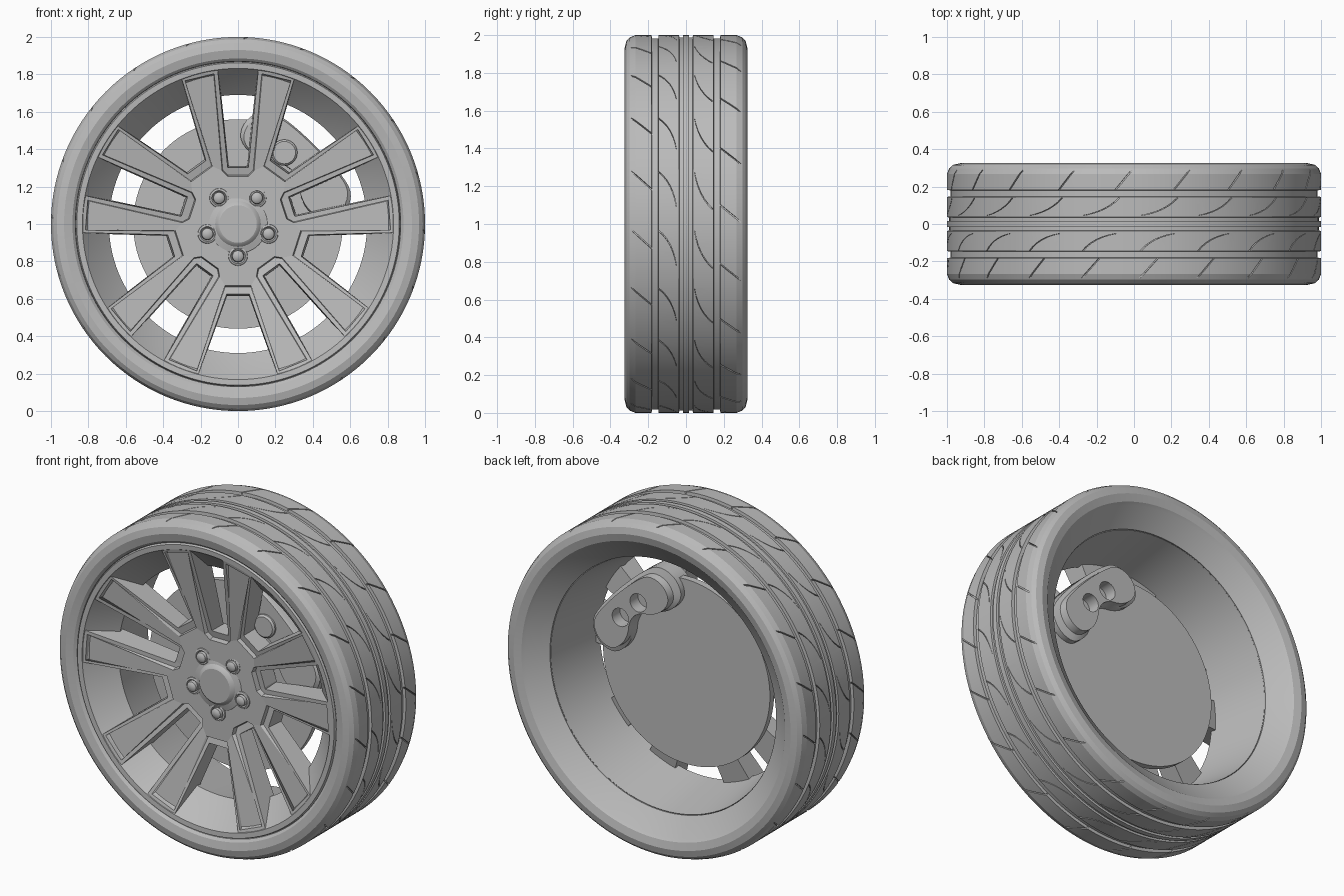
import bpy, bmesh
from math import sin, cos, pi, radians, hypot

if "Cube" in bpy.data.objects:
    bpy.data.objects.remove(bpy.data.objects["Cube"])

grey = bpy.data.materials.new("plain_grey")
grey.use_nodes = True
grey.diffuse_color = (0.5, 0.5, 0.5, 1)
grey.node_tree.nodes["Principled BSDF"].inputs["Base Color"].default_value = (0.5, 0.5, 0.5, 1)


def finish(name, bm):
    """Turn a bmesh into a named, coloured object."""
    bmesh.ops.remove_doubles(bm, verts=bm.verts, dist=1e-5)
    bmesh.ops.recalc_face_normals(bm, faces=bm.faces)
    mesh = bpy.data.meshes.new(name)
    bm.to_mesh(mesh)
    bm.free()
    mesh.materials.append(grey)
    obj = bpy.data.objects.new(name, mesh)
    bpy.context.collection.objects.link(obj)
    return obj


def smooth(obj, angle=30):
    bpy.ops.object.select_all(action='DESELECT')
    obj.select_set(True)
    bpy.context.view_layer.objects.active = obj
    bpy.ops.object.shade_smooth_by_angle(angle=radians(angle))


def cut(obj, cutter):
    """Subtract the cutter, then drop it."""
    cutter.hide_render = True
    mod = obj.modifiers.new("cut", 'BOOLEAN')
    mod.operation = 'DIFFERENCE'
    mod.solver = 'EXACT'
    mod.object = cutter
    bpy.context.view_layer.objects.active = obj
    bpy.ops.object.modifier_apply(modifier=mod.name)
    bpy.data.objects.remove(cutter)


def around(angle, x, y, up):
    """Turn a point clockwise about the wheel axis, given relative to the axis."""
    return (x * cos(angle) + up * sin(angle), y, 1 + up * cos(angle) - x * sin(angle))


def add_loft(bm, rings, caps=True):
    """Skin closed rings of points; without caps, join the last to the first."""
    loops = [[bm.verts.new(p) for p in ring] for ring in rings]
    pairs = list(zip(loops, loops[1:])) + ([] if caps else [(loops[-1], loops[0])])
    for a, b in pairs:
        for i in range(len(a)):
            j = (i + 1) % len(a)
            bm.faces.new((a[i], a[j], b[j], b[i]))
    if caps:
        bm.faces.new(loops[0])
        bm.faces.new(loops[-1])


def add_lathe(bm, profile, segments, cx=0, cz=1):
    """Spin a closed (radius, y) profile about an axis along y."""
    turn = [2 * pi * k / segments for k in range(segments)]
    add_loft(bm, [[(cx + r * sin(a), y, cz + r * cos(a)) for r, y in profile]
                  for a in turn], caps=False)


def bezier(a, b, c, steps):
    """Sample a quadratic curve."""
    return [tuple((1 - t) ** 2 * p + 2 * t * (1 - t) * q + t * t * s for p, q, s in zip(a, b, c))
            for t in (i / steps for i in range(steps + 1))]


def rounded(points):
    """Cut every corner of a closed outline."""
    pairs = zip(points, points[1:] + points[:1])
    return [(p[0] + (q[0] - p[0]) * t, p[1] + (q[1] - p[1]) * t)
            for p, q in pairs for t in (0.25, 0.75)]


# Tyre: mirrored tread and sidewall section, with four grooves
half = [(0.87, 0.30), (0.885, 0.314), (0.93, 0.325), (0.968, 0.316), (0.988, 0.298),
        (1, 0.268), (1, 0.182), (0.982, 0.18), (0.982, 0.147), (1, 0.145),
        (1, 0.037), (0.988, 0.035), (0.988, 0.017), (1, 0.015)]
section = [(r, -y) for r, y in half] + half[::-1] + [(0.76, 0.22), (0.77, 0.15), (0.855, -0.2)]
bm = bmesh.new()
add_lathe(bm, section, 128)
tyre = finish("tyre", bm)

# Tread sipes: (y, turn) paths repeated around the tyre
sipes = [[(-0.29, -0.005), (-0.17, 0.105)],
         bezier((-0.145, 0), (-0.07, 0.06), (-0.05, 0.19), 6),
         bezier((0.045, 0), (0.065, 0.13), (0.14, 0.2), 6),
         [(0.17, -0.145), (0.29, -0.045)]]
bm = bmesh.new()
for k in range(20):
    base = radians(92 + 18 * k)
    for path in sipes:
        add_loft(bm, [[around(base + t + w, 0, y, r)
                       for w, r in ((-0.004, 0.988), (0.004, 0.988), (0.004, 1.03), (-0.004, 1.03))]
                      for y, t in path])
cut(tyre, finish("sipe_cutter", bm))
smooth(tyre, 13)

# Rim: flat front lip and a barrel that narrows to a neck
bm = bmesh.new()
add_lathe(bm, [(0.868, -0.295), (0.862, -0.309), (0.832, -0.307), (0.826, -0.298),
               (0.69, -0.16), (0.757, 0.215), (0.775, 0.2), (0.86, -0.2)], 128)
smooth(finish("rim", bm), 20)


# Wheel face: spokes and hub stand on a steeper dish, so they sink into it at the tips
def spoke_y(r):
    return -0.195 - 0.155 * (r - 0.28)


def shelf_y(r):
    return -0.17 - 0.25 * (r - 0.3)


def back_y(r):
    return spoke_y(r) + 0.13


# Half of one pair: outline points and the direction each edge spreads
half_arm = [((0.055, 0.255), (-0.01, 0.04)), ((0.085, 0.285), (-0.026, 0.015)),
            ((0.13, 0.8), (-0.018, 0.025)), ((0.28, 0.762), (0.022, 0.025)),
            ((0.137, 0.308), (0.03, 0.027))]
arm = [((-x, up), (-dx, du)) for (x, up), (dx, du) in half_arm[::-1]] + half_arm
bm = bmesh.new()
loops = []
for spread, level in ((0, spoke_y), (0.15, shelf_y), (1.15, shelf_y), (1.4, back_y)):
    flat = [(x + dx * spread, up + du * spread) for (x, up), (dx, du) in arm]
    loops.append([bm.verts.new(around(k * 2 * pi / 5, x, level(hypot(x, up)), up))
                  for k in range(5) for x, up in flat])
count = len(loops[0])
for a, b in zip(loops, loops[1:]):
    for i in range(count):
        j = (i + 1) % count
        bm.faces.new((a[i], a[j], b[j], b[i]))
for ring in (loops[0], loops[-1]):
    for i in range(0, count, 5):
        # Each half holds one spoke quad, in mirrored order on alternate halves
        first = i + i % 2
        bm.faces.new(ring[first:first + 4])
    bm.faces.new([ring[i] for i in range(count) if i % 10 not in (1, 2, 7, 8)])
finish("wheel_face", bm)

# Centre cap and wheel nuts
bm = bmesh.new()
add_lathe(bm, [(0, -0.222), (0.1, -0.222), (0.108, -0.218), (0.122, -0.203), (0.155, -0.194),
               (0.165, -0.185), (0, -0.18)], 48)
smooth(finish("centre_cap", bm), 25)
bm = bmesh.new()
for k in range(5):
    x, _, z = around(radians(36 + 72 * k), 0, 0, 0.172)
    add_lathe(bm, [(0, -0.222), (0.02, -0.22), (0.03, -0.212), (0.033, -0.194), (0.04, -0.202),
                   (0.05, -0.198), (0.055, -0.18), (0, -0.18)], 20, x, z)
smooth(finish("wheel_nuts", bm), 35)

# Brake disc
bm = bmesh.new()
add_lathe(bm, [(0, -0.045), (0.56, -0.045), (0.56, -0.005), (0, -0.005)], 96)
smooth(finish("brake_disc", bm))

# Brake caliper: bean-shaped block with a stepped back and two bores
bean = [(0, 0.59), (0.2, 0.58), (0.32, 0.55), (0.37, 0.44), (0.33, 0.33), (0.22, 0.31),
        (0.13, 0.34), (0.07, 0.39), (0, 0.41)]
outline = rounded(rounded(bean + [(-x, up) for x, up in bean[-2:0:-1]]))
tilt = radians(45)
bm = bmesh.new()
add_loft(bm, [[around(tilt, x * s, y, 0.45 + (up - 0.45) * s) for x, up in outline]
              for s, y in ((0.94, -0.09), (1, -0.075), (1, 0.03), (0.86, 0.04), (0.84, 0.085))])
caliper = finish("brake_caliper", bm)
bm = bmesh.new()
for x in (-0.085, 0.085):
    px, _, pz = around(tilt, x, 0, 0.455)
    add_lathe(bm, [(0, 0.01), (0.055, 0.01), (0.055, 0.15), (0, 0.15)], 24, px, pz)
cut(caliper, finish("bore_cutter", bm))
smooth(caliper)

# Round boss on the front of the caliper
bm = bmesh.new()
px, _, pz = around(radians(33), 0, 0, 0.455)
add_lathe(bm, [(0, -0.11), (0.06, -0.11), (0.07, -0.1), (0.07, -0.04), (0, -0.04)], 24, px, pz)
smooth(finish("caliper_boss", bm))
